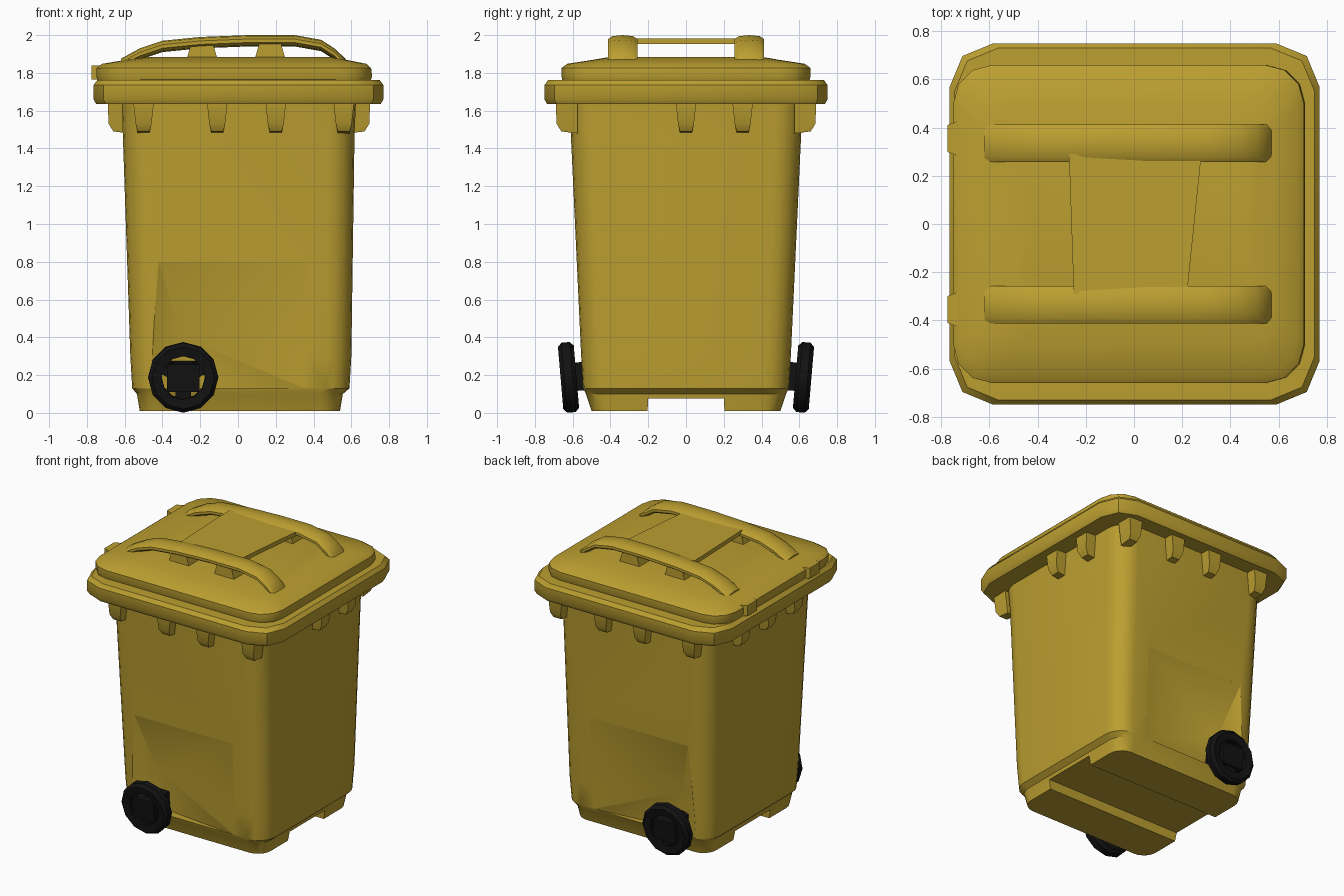
import bpy, bmesh, math
from mathutils import Matrix, Vector

if "Cube" in bpy.data.objects:
    bpy.data.objects.remove(bpy.data.objects["Cube"])


def material(name, colour, rough):
    m = bpy.data.materials.new(name)
    m.use_nodes = True
    m.diffuse_color = (*colour, 1)
    bsdf = m.node_tree.nodes["Principled BSDF"]
    bsdf.inputs["Base Color"].default_value = (*colour, 1)
    bsdf.inputs["Roughness"].default_value = rough
    return m


YELLOW = material("mustard plastic", (0.50, 0.345, 0.03), 0.5)
BLACK = material("black rubber", (0.006, 0.006, 0.006), 0.7)


def finish(name, bm, mat, angle=35):
    bmesh.ops.recalc_face_normals(bm, faces=bm.faces[:])
    me = bpy.data.meshes.new(name)
    bm.to_mesh(me)
    bm.free()
    ob = bpy.data.objects.new(name, me)
    bpy.context.collection.objects.link(ob)
    me.materials.append(mat)
    smooth(ob, angle)
    return ob


def smooth(ob, angle):
    bpy.ops.object.select_all(action='DESELECT')
    ob.select_set(True)
    bpy.context.view_layer.objects.active = ob
    bpy.ops.object.shade_smooth_by_angle(angle=math.radians(angle))


def skin(name, rings, mat, closed=False, angle=35):
    """Join rings of points into one surface, capped or looped round."""
    bm = bmesh.new()
    vs = [[bm.verts.new(p) for p in ring] for ring in rings]
    pairs = list(zip(vs, vs[1:])) + ([(vs[-1], vs[0])] if closed else [])
    for a, b in pairs:
        for i in range(len(a)):
            j = (i + 1) % len(a)
            bm.faces.new((a[i], a[j], b[j], b[i]))
    if not closed:
        bm.faces.new(vs[0])
        bm.faces.new(vs[-1])
    return finish(name, bm, mat, angle)


def rounded(x0, x1, y, r, z, steps):
    """Rounded rectangle ring at height z."""
    ring = []
    corners = ((x1 - r, y - r), (x0 + r, y - r), (x0 + r, r - y), (x1 - r, r - y))
    for k, (cx, cy) in enumerate(corners):
        for s in range(steps + 1):
            a = math.pi / 2 * (k + s / steps)
            ring.append((cx + r * math.cos(a), cy + r * math.sin(a), z))
    return ring


def hull(name, points, mat, angle=35):
    bm = bmesh.new()
    for p in points:
        bm.verts.new(p)
    res = bmesh.ops.convex_hull(bm, input=bm.verts[:])
    spare = {g for g in res["geom_interior"] + res["geom_unused"]
             if isinstance(g, bmesh.types.BMVert)}
    bmesh.ops.delete(bm, geom=list(spare), context='VERTS')
    return finish(name, bm, mat, angle)


def cut(ob, cutter):
    mod = ob.modifiers.new("cut", 'BOOLEAN')
    mod.operation = 'DIFFERENCE'
    mod.solver = 'EXACT'
    mod.object = cutter
    bpy.context.view_layer.objects.active = ob
    bpy.ops.object.modifier_apply(modifier=mod.name)
    bpy.data.objects.remove(cutter)


# Tapered bin body standing on a stepped plinth
body = skin("bin_body", [rounded(*s, 5) for s in (
    (-0.52, 0.54, 0.50, 0.10, 0.01),
    (-0.535, 0.555, 0.53, 0.12, 0.10),
    (-0.56, 0.59, 0.545, 0.13, 0.13),
    (-0.57, 0.60, 0.555, 0.13, 0.30),
    (-0.61, 0.617, 0.61, 0.14, 1.48),
    (-0.615, 0.625, 0.62, 0.14, 1.66))], YELLOW)

# Channel under the base, leaving two long feet
cut(body, hull("channel_cutter", [(x, y * s, z) for x in (-1, 1) for s in (-1, 1)
                                  for y, z in ((0.21, -0.1), (0.20, 0.075))], YELLOW))

# Hollows in the walls behind the wheels
for s in (-1, 1):
    edge = [(-0.42, 0.80), (0.36, 0.80), (0.36, 0.13), (-0.47, 0.13)]
    pts = [(x, s * (0.541 + 0.0466 * z + out), z) for x, z in edge for out in (0, 0.1)]
    pts += [(-0.30, s * 0.48, 0.40), (-0.30, s * 0.48, 0.13), (-0.20, s * 0.48, 0.13)]
    cut(body, hull("hollow_cutter", pts, YELLOW))
smooth(body, 25)

# Overhanging rim and lid
skin("rim", [rounded(*s, 2) for s in (
    (-0.60, 0.60, 0.60, 0.14, 1.64),
    (-0.75, 0.755, 0.735, 0.17, 1.635),
    (-0.765, 0.77, 0.75, 0.18, 1.66),
    (-0.765, 0.77, 0.75, 0.18, 1.735),
    (-0.745, 0.75, 0.73, 0.18, 1.762),
    (-0.60, 0.60, 0.60, 0.14, 1.765))], YELLOW)
skin("lid", [rounded(*s, 3) for s in (
    (-0.74, 0.70, 0.65, 0.15, 1.755),
    (-0.75, 0.71, 0.66, 0.16, 1.78),
    (-0.75, 0.705, 0.66, 0.16, 1.825),
    (-0.72, 0.68, 0.63, 0.16, 1.848),
    (-0.60, 0.58, 0.50, 0.12, 1.868),
    (-0.48, 0.50, 0.40, 0.10, 1.885))], YELLOW)

# Hinge tabs on the lid edge
for s in (-1, 1):
    hull("hinge_tab", [(x, s * y, z) for z in (1.765, 1.84)
                       for x, y in ((-0.70, 0.27), (-0.775, 0.30), (-0.775, 0.41),
                                    (-0.70, 0.44))], YELLOW)


# Tapered gussets under the rim
def gusset(along, wall, turn):
    pts = [(u * w, d, z) for u in (-1, 1) for w, d, z in (
        (0.055, -0.03, 1.65), (0.055, 0.085, 1.65), (0.042, 0.08, 1.53),
        (0.032, 0.055, 1.49), (0.032, -0.03, 1.48))]
    rot = Matrix.Rotation(turn, 4, 'Z')
    hull("gusset", [rot @ Vector((x + along, y + wall, z)) for x, y, z in pts], YELLOW)


for x in (-0.50, -0.11, 0.20, 0.56):
    gusset(x, 0.605, 0)
    gusset(-x, 0.605, math.pi)
for y in (-0.30, 0.0):
    gusset(y, 0.615, -math.pi / 2)
for y in (-0.30, 0.0, 0.30):
    gusset(y, 0.605, math.pi / 2)

# Arched handles across the lid, with two posts each
arch = ((-0.62, 1.845), (-0.52, 1.90), (-0.40, 1.94), (-0.20, 1.96), (0.05, 1.97),
        (0.30, 1.97), (0.44, 1.945), (0.51, 1.90), (0.57, 1.845))
for s in (-1, 1):
    rings = []
    for x, z in arch:
        rings.append([(x, s * 0.335 + 0.08 * math.copysign(abs(math.cos(a)) ** 0.7, math.cos(a)),
                       z + 0.03 * math.sin(a))
                      for a in (math.tau * k / 10 + math.pi / 10 for k in range(10))])
    skin("lid_handle", rings, YELLOW, angle=50)
    for x in (-0.19, 0.17):
        hull("handle_post", [(x + u * w, s * y, z) for u in (-1, 1)
                             for w, z in ((0.085, 1.86), (0.055, 1.965))
                             for y in (0.27, 0.40)], YELLOW)

# Flat bridge between the handles
hull("handle_bridge", [(x, y, z) for z in (1.952, 1.982)
                       for x, y in ((-0.25, -0.29), (-0.27, 0.29), (0.28, 0.29),
                                    (0.22, -0.29))], YELLOW)

# Wheels, leaning slightly outward at the top
profile = ((0.115, -0.035), (0.165, -0.042), (0.186, -0.022), (0.186, 0.022),
           (0.165, 0.042), (0.115, 0.035))
for s in (-1, 1):
    place = (Matrix.Translation((-0.29, s * 0.622, 0.188))
             @ Matrix.Rotation(-s * 0.085, 4, 'X'))
    rings = [[place @ Vector((r * math.cos(a), w, r * math.sin(a))) for r, w in profile]
             for a in (math.tau * k / 12 for k in range(12))]
    skin("wheel_tyre", rings, BLACK, closed=True)
    hull("wheel_hub", [place @ Vector((x * 0.085, s * y, z * 0.075))
                       for x in (-1, 1) for z in (-1, 1) for y in (-0.14, 0.04)], BLACK)
    for k in range(3):
        turn = Matrix.Rotation(math.tau * k / 3 + math.pi / 2, 4, 'Y')
        hull("wheel_spoke", [place @ turn @ Vector((x, y, z)) for x in (0.04, 0.13)
                             for y in (-0.02, 0.02) for z in (-0.04, 0.04)], BLACK)
